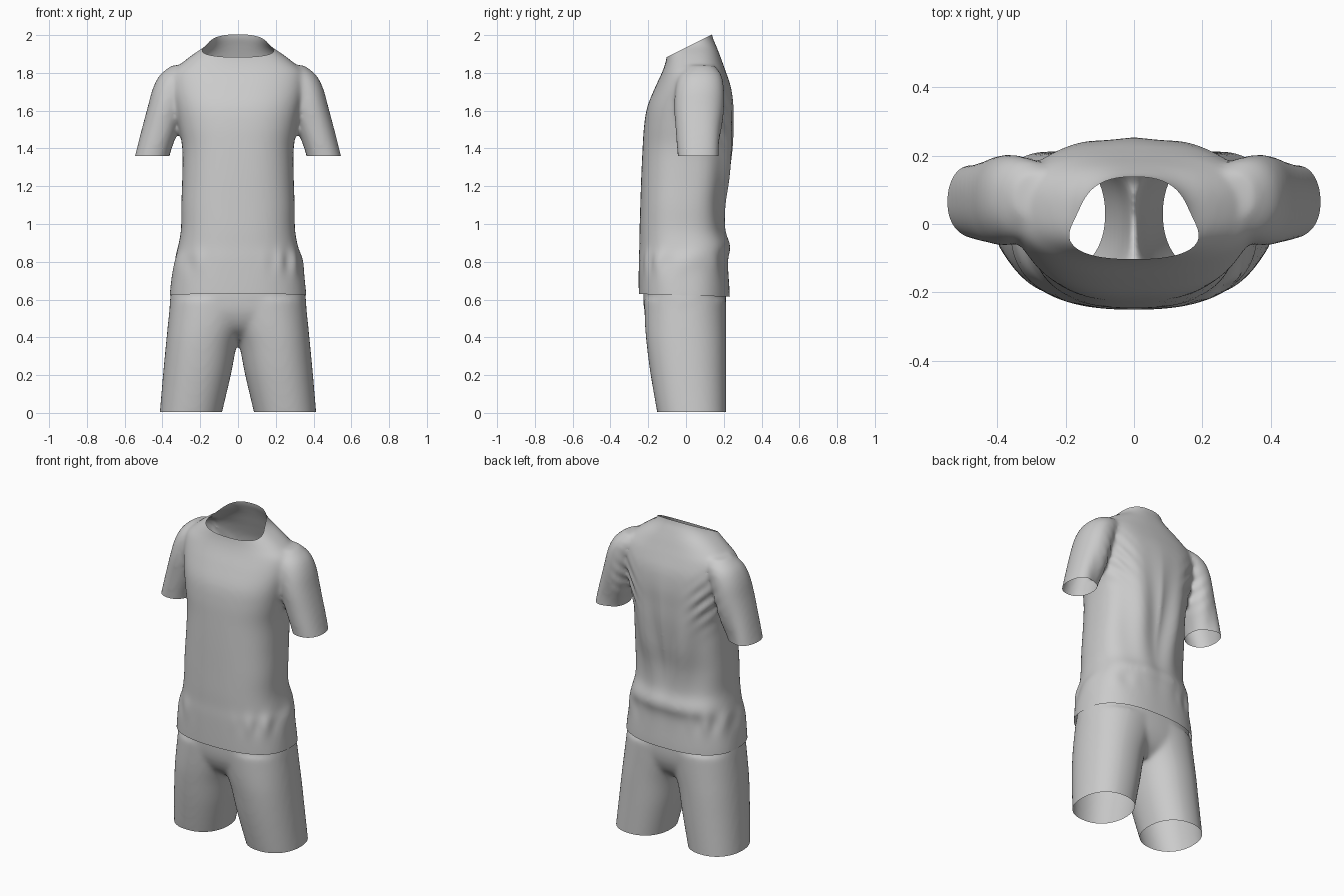
import bpy
import bmesh
import math
from mathutils import Vector

if "Cube" in bpy.data.objects:
    bpy.data.objects.remove(bpy.data.objects["Cube"], do_unlink=True)

fabric = bpy.data.materials.new("light_grey_fabric")
fabric.use_nodes = True
GREY = (0.6, 0.6, 0.6, 1)
fabric.diffuse_color = GREY
fabric.node_tree.nodes["Principled BSDF"].inputs["Base Color"].default_value = GREY

# Sections are (height, x_min, x_max, y_front, y_back)
BODY = [(.5, -.36, .36, -.245, .23), (.62, -.362, .362, -.25, .232),
        (.8, -.34, .34, -.25, .222), (.88, -.318, .318, -.247, .235),
        (.97, -.302, .302, -.246, .208), (1.1, -.3, .3, -.242, .208),
        (1.25, -.295, .295, -.237, .232), (1.4, -.295, .295, -.23, .247),
        (1.52, -.315, .315, -.222, .25), (1.62, -.335, .335, -.205, .25),
        (1.72, -.355, .355, -.165, .238), (1.8, -.35, .35, -.128, .213),
        (1.85, -.3, .3, -.11, .195), (1.9, -.235, .235, -.1, .177),
        (1.95, -.165, .165, -.097, .157), (2, -.143, .143, -.095, .138),
        (2.1, -.14, .14, -.095, .13)]
SLEEVE = [(1.27, .375, .57, -.035, .165), (1.37, .36, .543, -.045, .172),
          (1.5, .315, .51, -.055, .19), (1.62, .28, .478, -.062, .2),
          (1.72, .25, .45, -.055, .2), (1.79, .22, .412, -.035, .187),
          (1.84, .2, .35, .01, .15)]
LEG = [(-.1, .105, .42, -.13, .212), (0, .085, .414, -.152, .212),
       (.2, .038, .397, -.187, .212), (.35, .008, .383, -.207, .212),
       (.45, -.03, .373, -.216, .212), (.6, -.1, .358, -.222, .213)]
HIPS = [(.39, -.2, .2, -.1, .12), (.45, -.33, .33, -.18, .18),
        (.55, -.362, .362, -.222, .212), (.7, -.344, .344, -.226, .208),
        (.8, -.315, .315, -.226, .2), (.92, -.285, .285, -.222, .185)]


def blend(rows, steps=5):
    """Catmull-Rom interpolation of the sections."""
    out = []
    for i in range(len(rows) - 1):
        a, b, c, d = (rows[max(0, min(len(rows) - 1, i + k))] for k in (-1, 0, 1, 2))
        for s in range(steps):
            t = s / steps
            out.append([q + t * (r - p) / 2 + t * t * (p - 2.5 * q + 2 * r - d0 / 2)
                        + t ** 3 * (1.5 * (q - r) + (d0 - p) / 2)
                        for p, q, r, d0 in zip(a, b, c, d)])
    return out + [list(rows[-1])]


def loft(bm, rows, power=2.0, mirror=1, sides=64):
    """Closed tube of superellipse rings."""
    rings = []
    for z, x0, x1, y0, y1 in blend(rows):
        ring = []
        for k in range(sides):
            a = math.tau * k / sides
            c, s = math.cos(a), math.sin(a)
            x = (x0 + x1) / 2 + (x1 - x0) / 2 * math.copysign(abs(c) ** (2 / power), c)
            y = (y0 + y1) / 2 + (y1 - y0) / 2 * math.copysign(abs(s) ** (2 / power), s)
            ring.append(bm.verts.new((mirror * x, y, z)))
        rings.append(ring)
    faces = [bm.faces.new(rings[0][::-1]), bm.faces.new(rings[-1])]
    for low, high in zip(rings, rings[1:]):
        for k in range(sides):
            n = (k + 1) % sides
            faces.append(bm.faces.new((low[k], low[n], high[n], high[k])))
    if mirror < 0:
        bmesh.ops.reverse_faces(bm, faces=faces)


def fuse(name, bm, smoothing):
    """Merge overlapping tubes into one soft skin."""
    mesh = bpy.data.meshes.new(name)
    bm.to_mesh(mesh)
    bm.free()
    obj = bpy.data.objects.new(name, mesh)
    bpy.context.collection.objects.link(obj)
    remesh = obj.modifiers.new("Merge", 'REMESH')
    remesh.mode = 'VOXEL'
    remesh.voxel_size = .012
    soft = obj.modifiers.new("Soften", 'SMOOTH')
    soft.factor, soft.iterations = .5, smoothing
    graph = bpy.context.evaluated_depsgraph_get()
    obj.modifiers.clear
    result = bpy.data.meshes.new_from_object(obj.evaluated_get(graph))
    obj.modifiers.clear()
    obj.data = result
    bpy.data.meshes.remove(mesh)
    result.name = name
    return obj


def cut(bm, point, normal, test=lambda c: True):
    """Open the skin by trimming what lies beyond a plane."""
    faces = [f for f in bm.faces if test(f.calc_center_median())]
    geom = set(faces)
    for f in faces:
        geom.update(f.verts, f.edges)
    bmesh.ops.bisect_plane(bm, geom=list(geom), plane_co=point,
                           plane_no=Vector(normal).normalized(), clear_outer=True)


def finish(obj, bm):
    bm.to_mesh(obj.data)
    bm.free()
    obj.data.materials.clear()
    obj.data.materials.append(fabric)
    for p in obj.data.polygons:
        p.use_smooth = True
        p.material_index = 0


def bump(value, centre, width):
    return math.exp(-((value - centre) / width) ** 2)


# Shirt: body and both sleeves
bm = bmesh.new()
loft(bm, BODY, 2.5)
for side in (1, -1):
    loft(bm, SLEEVE, 2.2, side)
shirt = fuse("shirt", bm, 12)
bm = bmesh.new()
bm.from_mesh(shirt.data)

# Drapes down the back, gathers above the hem and pulls at the armpits
bm.normal_update()
shifts = []
for v in bm.verts:
    x, y, z = v.co
    back = max(0, v.normal.y)
    drape = .009 * back * bump(z, 1.25, .3) * math.cos(34 * (abs(x) - .12 - .12 * (z - 1.2)))
    gather = .006 * bump(z, .8, .06) * math.sin(60 * x + 25 * y) * bump(abs(x), .3, .12)
    pull = .007 * back * bump(abs(x), .27, .07) * bump(z, 1.55, .12) * math.sin(70 * (z - abs(x)))
    shifts.append(v.normal * (drape + gather + pull))
for v, shift in zip(bm.verts, shifts):
    v.co += shift

# Hem, cuffs and neck opening
cut(bm, (0, 0, .622), (0, -.03, -1))
for side in (1, -1):
    cut(bm, (0, 0, 1.36), (0, 0, -1),
        lambda c: c.x * side > .325 and 1.15 < c.z < 1.5)
cut(bm, (0, -.1, 1.885), (0, -.5, 1), lambda c: c.z > 1.7)
finish(shirt, bm)

# Shorts: hips and both legs
bm = bmesh.new()
loft(bm, HIPS, 2.4)
for side in (1, -1):
    loft(bm, LEG, 2.2, side)
shorts = fuse("shorts", bm, 14)
bm = bmesh.new()
bm.from_mesh(shorts.data)
cut(bm, (0, 0, .005), (0, 0, -1))
cut(bm, (0, 0, .85), (0, 0, 1))
finish(shorts, bm)
